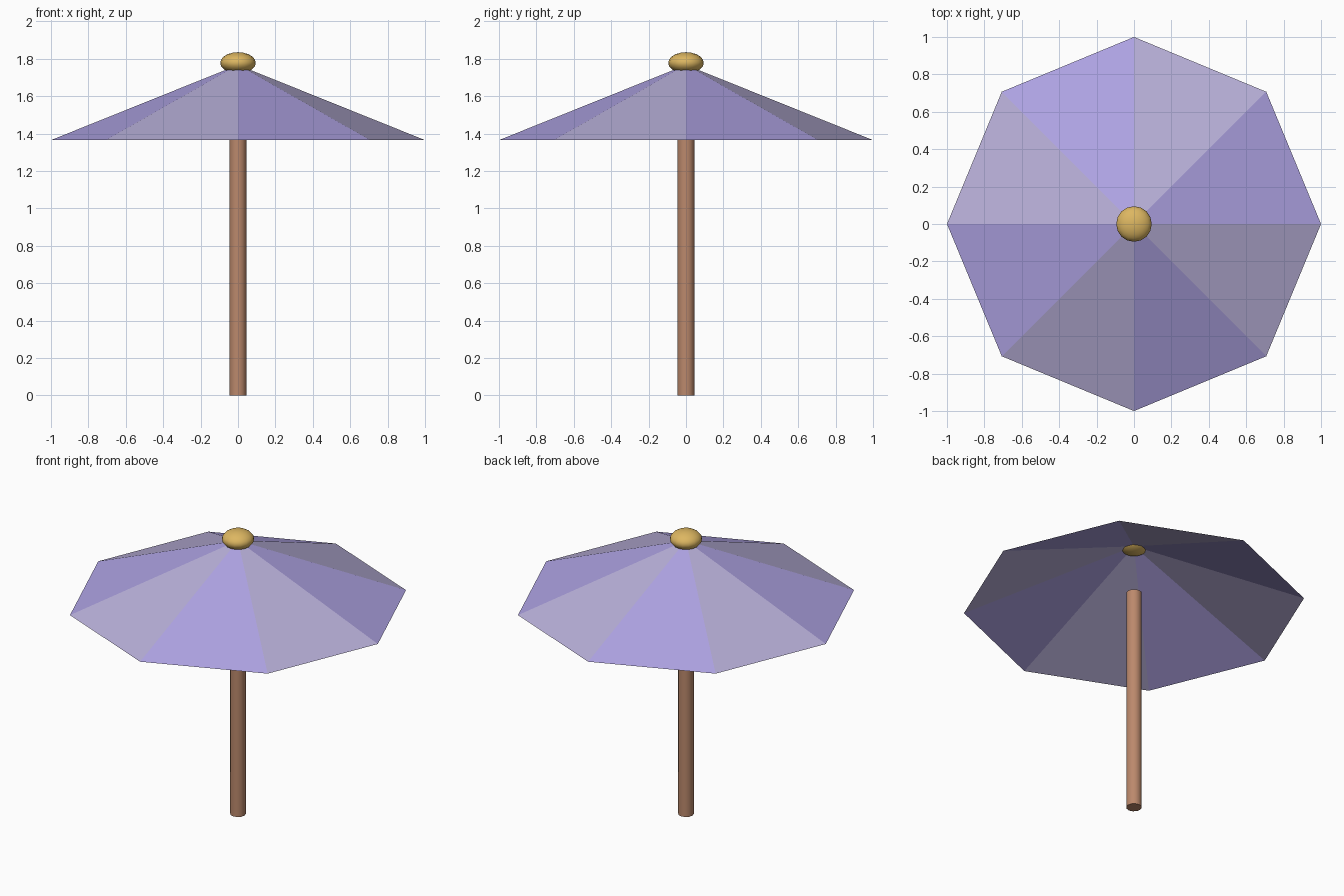
import bpy, bmesh, math

if "Cube" in bpy.data.objects:
    bpy.data.objects.remove(bpy.data.objects["Cube"])


def material(name, rgb):
    m = bpy.data.materials.new(name)
    m.diffuse_color = (*rgb, 1)
    m.use_nodes = True
    m.node_tree.nodes["Principled BSDF"].inputs["Base Color"].default_value = m.diffuse_color
    return m


def finish(bm, name, mats):
    me = bpy.data.meshes.new(name)
    bm.to_mesh(me)
    bm.free()
    for m in mats:
        me.materials.append(m)
    ob = bpy.data.objects.new(name, me)
    bpy.context.collection.objects.link(ob)
    return ob


purple = material("lavender", (0.42, 0.36, 0.76))
pale = material("pale_lavender", (0.48, 0.43, 0.69))
wood = material("wood", (0.50, 0.25, 0.15))
gold = material("gold", (0.72, 0.47, 0.12))

# Canopy: open eight-sided cone with alternating panel colours
bm = bmesh.new()
rim = [bm.verts.new((math.cos(i * math.pi / 4), math.sin(i * math.pi / 4), 1.365))
       for i in range(8)]
apex = bm.verts.new((0, 0, 1.767))
for i in range(8):
    f = bm.faces.new((rim[i], rim[(i + 1) % 8], apex))
    f.material_index = i % 2
finish(bm, "canopy", [purple, pale])

# Pole: plain shaft stopping below the canopy peak
bpy.ops.mesh.primitive_cylinder_add(vertices=12, radius=0.046, depth=1.45,
                                    location=(0, 0, 0.725))
pole = bpy.context.object
pole.name = "pole"
pole.data.materials.append(wood)
bpy.ops.object.shade_smooth_by_angle(angle=math.radians(35))

# Finial: flattened ball on the peak
bpy.ops.mesh.primitive_uv_sphere_add(segments=16, ring_count=10, radius=0.095,
                                     location=(0, 0, 1.778))
finial = bpy.context.object
finial.name = "finial"
finial.scale = (1, 1, 0.6)
finial.data.materials.append(gold)
bpy.ops.object.shade_smooth_by_angle(angle=math.radians(60))
